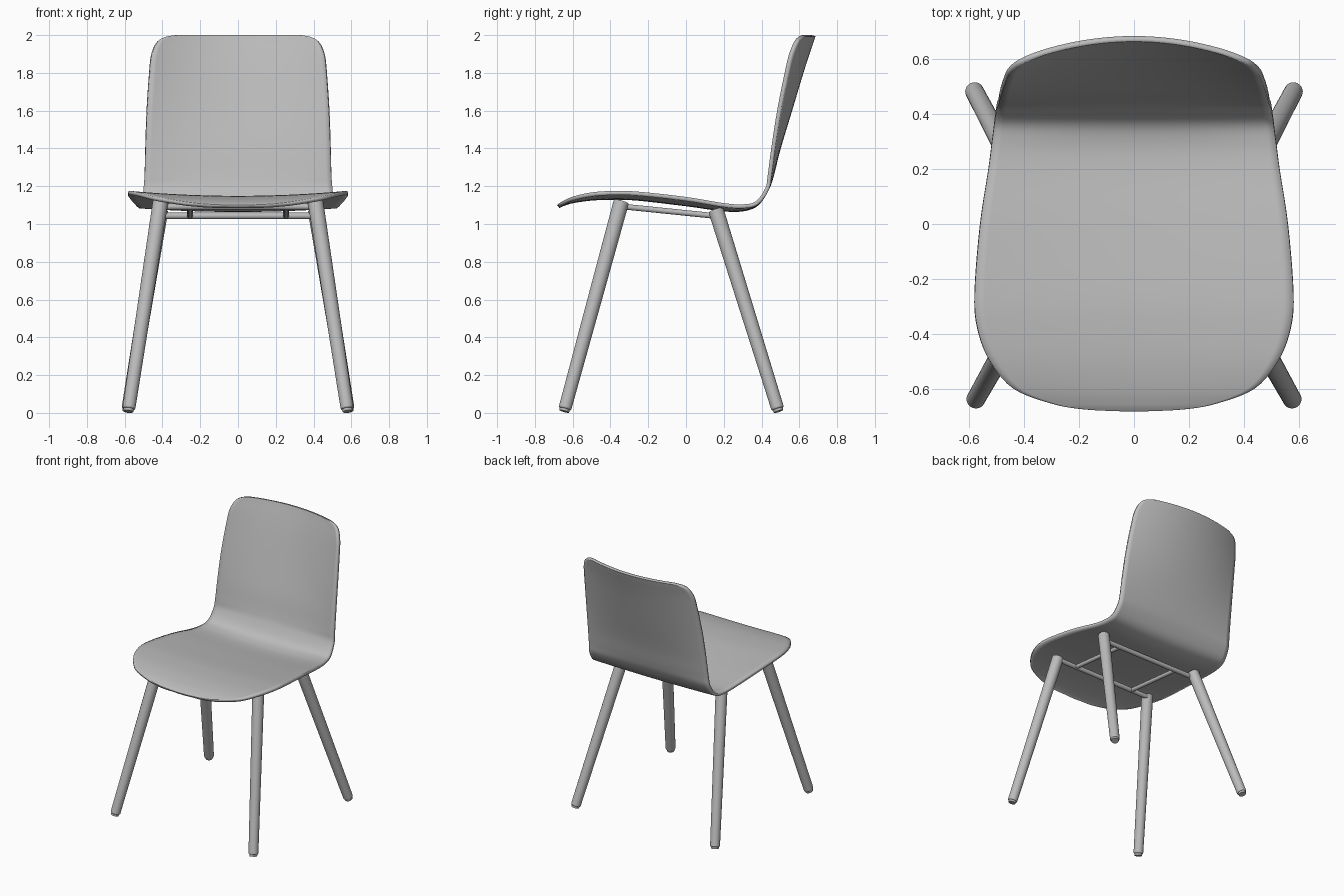
import bpy, bmesh
from math import radians
from mathutils import Vector

cube = bpy.data.objects.get("Cube")
if cube:
    bpy.data.objects.remove(cube, do_unlink=True)

grey = bpy.data.materials.new("light_grey")
grey.use_nodes = True
grey.diffuse_color = (0.5, 0.5, 0.5, 1)
bsdf = grey.node_tree.nodes["Principled BSDF"]
bsdf.inputs["Base Color"].default_value = grey.diffuse_color


def finish(name, bm):
    """Turn a bmesh into a smooth-shaded object with the shared material."""
    mesh = bpy.data.meshes.new(name)
    bm.to_mesh(mesh)
    bm.free()
    mesh.materials.append(grey)
    obj = bpy.data.objects.new(name, mesh)
    bpy.context.collection.objects.link(obj)
    bpy.ops.object.select_all(action="DESELECT")
    obj.select_set(True)
    bpy.context.view_layer.objects.active = obj
    return obj


def smooth(obj, angle=35):
    bpy.ops.object.shade_smooth_by_angle(angle=radians(angle))
    return obj


def spline(rows, steps):
    """Sample a smooth curve passing through every row."""
    pts = [Vector(r) for r in rows]
    out = []
    for i in range(len(pts) - 1):
        a, b, c, d = (pts[max(0, min(len(pts) - 1, i + n))] for n in (-1, 0, 1, 2))
        for s in range(steps):
            t = s / steps
            out.append(0.5 * (2 * b + (c - a) * t + (2 * a - 5 * b + 4 * c - d) * t * t
                              + (3 * b - a - 3 * c + d) * t ** 3))
    return out + [pts[-1]]


def rod(name, start, end, r_start, r_end, bevel=0.0):
    """Round tapered bar between two points."""
    start, end = Vector(start), Vector(end)
    axis = end - start
    bm = bmesh.new()
    bmesh.ops.create_cone(bm, cap_ends=True, segments=28, radius1=r_start,
                          radius2=r_end, depth=axis.length)
    turn = Vector((0, 0, 1)).rotation_difference(axis).to_matrix()
    bmesh.ops.rotate(bm, matrix=turn, verts=bm.verts)
    bmesh.ops.translate(bm, vec=(start + end) / 2, verts=bm.verts)
    obj = finish(name, bm)
    if bevel:
        mod = obj.modifiers.new("rounded_ends", "BEVEL")
        mod.width, mod.segments = bevel, 3
        mod.limit_method, mod.angle_limit = "ANGLE", radians(50)
    return smooth(obj)


# Seat shell: centre line y, z, half width, and edge curl (up on seat, forward on back)
shell_rows = [
    (-.683, 1.1, .04, .02), (-.676, 1.105, .18, .03), (-.655, 1.115, .3, .05),
    (-.6, 1.131, .44, .07), (-.5, 1.145, .525, .08), (-.38, 1.149, .57, .08),
    (-.25, 1.144, .58, .08), (0, 1.115, .56, .09), (.2, 1.088, .53, .08),
    (.3, 1.088, .517, .06), (.37, 1.115, .508, .02), (.42, 1.19, .5, 0),
    (.445, 1.26, .494, .05), (.48, 1.4, .489, .12), (.54, 1.6, .48, .25),
    (.6, 1.8, .465, .36), (.632, 1.9, .453, .42), (.654, 1.965, .425, .45),
    (.662, 1.99, .385, .46), (.665, 2, .33, .46),
]
columns = 32
bm = bmesh.new()
grid = []
for y, z, half, curl in (tuple(p) for p in map(lambda v: v[:], spline(shell_rows, 5))):
    line = []
    for j in range(columns + 1):
        x = half * (2 * j / columns - 1)
        offset = curl * x * x
        on_back = z > 1.19
        line.append(bm.verts.new((x, y - offset * on_back, z + offset * (not on_back))))
    grid.append(line)
for low, high in zip(grid, grid[1:]):
    for j in range(columns):
        bm.faces.new((low[j], low[j + 1], high[j + 1], high[j]))
shell = finish("seat_shell", bm)
solid = shell.modifiers.new("thickness", "SOLIDIFY")
solid.thickness, solid.offset = 0.021, -1
smooth(shell)

# Legs with small foot plugs
front_top, front_foot = Vector((.41, -.342, 1.12)), Vector((.58, -.645, .008))
rear_top, rear_foot = Vector((.41, .158, 1.075)), Vector((.585, .49, .008))
for side, sign in (("left", 1), ("right", -1)):
    mirror = Vector((sign, 1, 1))
    for end, top, foot in (("front", front_top, front_foot), ("rear", rear_top, rear_foot)):
        ankle = foot.lerp(top, .012)
        rod(f"{end}_{side}_leg", ankle * mirror, top * mirror, .034, .041, .008)
        rod(f"{end}_{side}_foot", foot * mirror, ankle * mirror, .026, .028)

# Under-seat frame: cross rails between the legs, joined by two side rails
front_rail, rear_rail = Vector((.41, -.33, 1.092)), Vector((.41, .15, 1.043))
flip = Vector((-1, 1, 1))
rod("front_cross_rail", front_rail, front_rail * flip, .017, .017)
rod("rear_cross_rail", rear_rail, rear_rail * flip, .017, .017)
for side, sign in (("left", 1), ("right", -1)):
    inset = Vector((sign * .62, 1, 1))
    rod(f"{side}_side_rail", front_rail * inset, rear_rail * inset, .015, .015)
